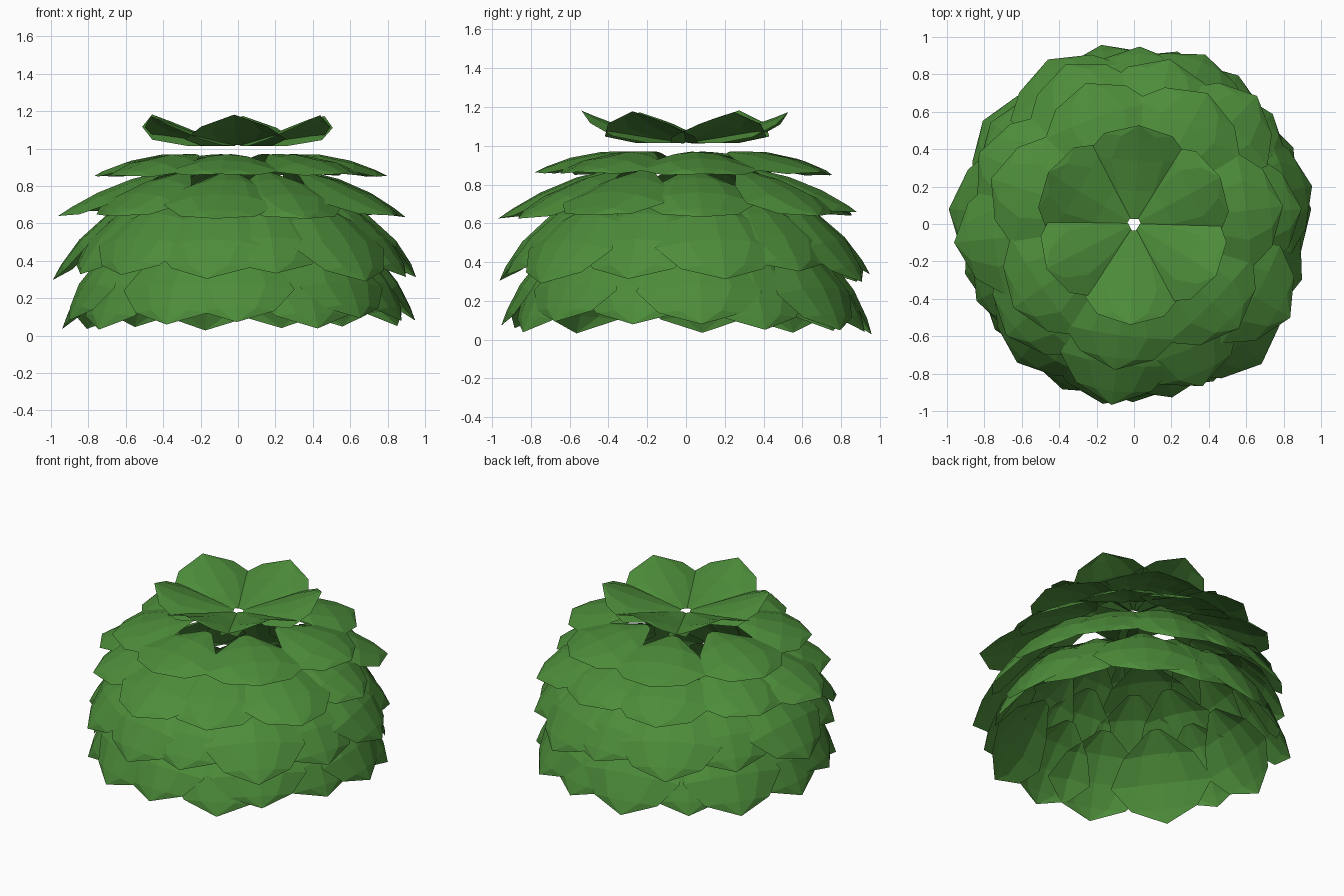
import bpy, math, random
from mathutils import Vector

if "Cube" in bpy.data.objects:
    bpy.data.objects.remove(bpy.data.objects["Cube"])
random.seed(11)

green = bpy.data.materials.new("leaf green")
green.diffuse_color = (0.073, 0.262, 0.042, 1)
green.use_nodes = True
green.node_tree.nodes["Principled BSDF"].inputs["Base Color"].default_value = green.diffuse_color

# leaf outline: (position along leaf, relative half width)
OUTLINE = [(0, 0.12), (0.3, 0.7), (0.62, 1.0), (0.87, 0.66), (1, 0.0)]
COLS = (-1, -0.5, 0, 0.5, 1)


def leaf(verts, faces, path, half, droop, ang, grow, lift, push):
    """One arched leaf: path is three (radius, height) control points."""
    shift = Vector((push, 0))
    p0, p1, p2 = (Vector(p) + shift for p in path)
    p2 = p0 + (p2 - p0) * grow + Vector((0, lift))
    start = len(verts)
    out = Vector((math.cos(ang), math.sin(ang), 0))
    side = Vector((-math.sin(ang), math.cos(ang), 0))
    up = Vector((0, 0, 1))
    for s, w in OUTLINE:
        p = p0 * (1 - s) ** 2 + p1 * 2 * s * (1 - s) + p2 * s * s
        t = ((p1 - p0) * (1 - s) + (p2 - p1) * s).normalized()
        normal = up * t.x - out * t.y
        base = out * p.x + up * p.y
        w *= half
        if w == 0:
            verts.append(base)
            break
        for c in COLS:
            verts.append(base + side * (w * c) - normal * (droop * w * c * c))
    n = len(COLS)
    rows = len(OUTLINE) - 1
    for r in range(rows):
        for c in range(n - 1):
            a = start + r * n + c
            if r == rows - 1:
                faces.append((a, a + 1, start + rows * n))
            else:
                faces.append((a, a + 1, a + n + 1, a + n))


def ring(name, count, first, path, half, droop, jitter):
    """A ring of slightly varied leaves, alternating a little in and out."""
    verts, faces = [], []
    for i in range(count):
        ang = math.radians(first + 360 * i / count + random.uniform(-4, 4) * jitter)
        push = (0.012 if i % 2 == 0 else -0.012) * jitter
        leaf(verts, faces, path, half * random.uniform(0.95, 1.05), droop, ang,
             1 + random.uniform(-0.07, 0.05) * jitter,
             random.uniform(-0.025, 0.025) * jitter, push)
    me = bpy.data.meshes.new(name)
    me.from_pydata(verts, [], faces)
    me.materials.append(green)
    ob = bpy.data.objects.new(name, me)
    bpy.context.collection.objects.link(ob)


# rings from crown to ground
ring("crown_leaves", 6, -92, [(0.03, 1.02), (0.28, 1.07), (0.53, 1.18)], 0.27, 0.22, 0.3)
ring("upper_leaves", 7, -96, [(0.27, 0.97), (0.54, 0.99), (0.8, 0.86)], 0.31, 0.2, 0.6)
ring("shoulder_leaves", 10, -100, [(0.38, 0.88), (0.68, 0.83), (0.94, 0.64)], 0.31, 0.22, 0.9)
ring("middle_leaves", 13, -102, [(0.52, 0.74), (0.82, 0.62), (0.98, 0.31)], 0.32, 0.22, 1)
ring("lower_leaves", 15, -91, [(0.61, 0.52), (0.84, 0.38), (0.95, 0.04)], 0.32, 0.22, 1)
